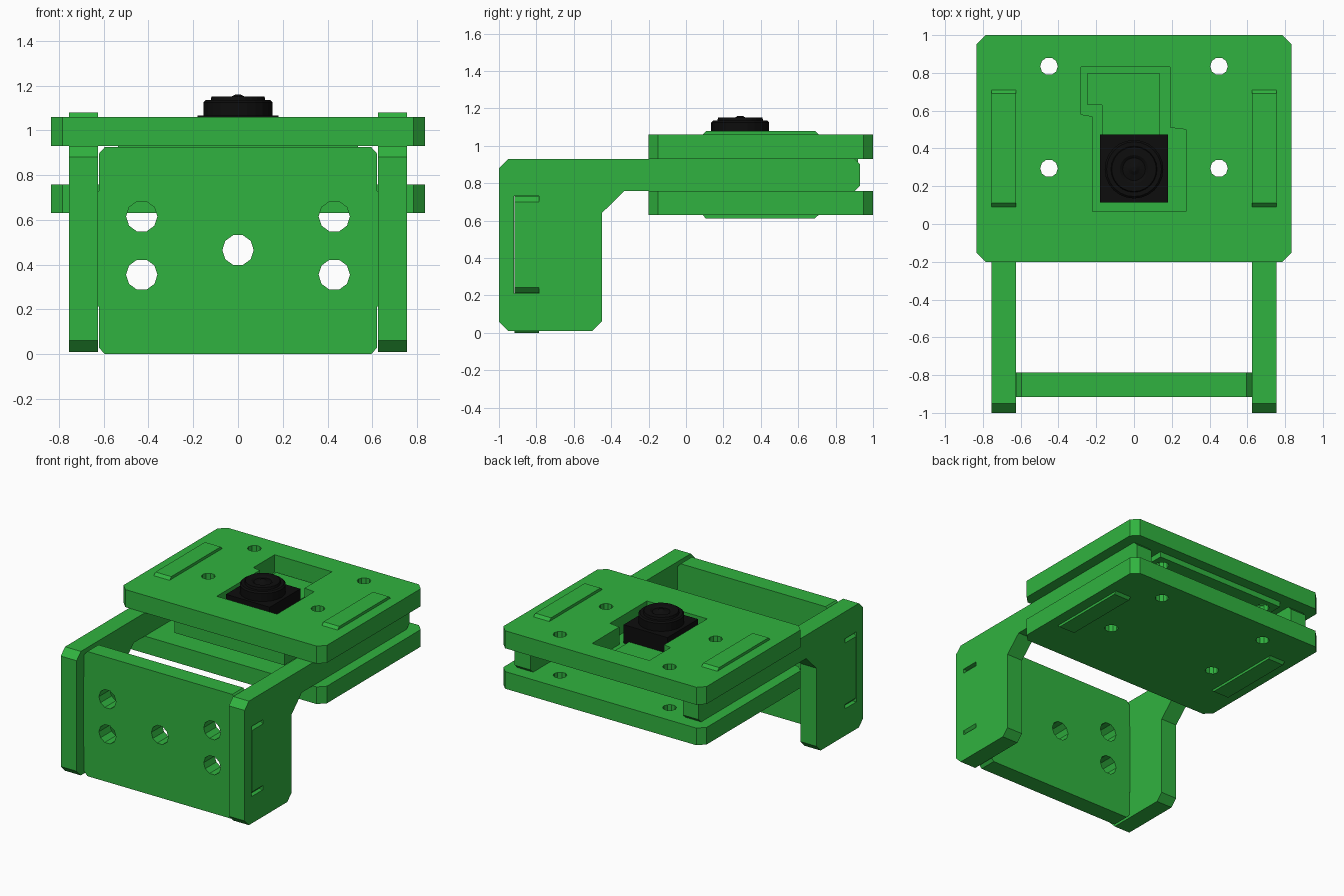
import bpy, bmesh
from math import cos, sin, tau
from mathutils import Matrix

if "Cube" in bpy.data.objects:
    bpy.data.objects.remove(bpy.data.objects["Cube"])


def material(name, color):
    m = bpy.data.materials.new(name)
    m.diffuse_color = color
    m.use_nodes = True
    m.node_tree.nodes["Principled BSDF"].inputs["Base Color"].default_value = m.diffuse_color
    return m


GREEN = material("green", (0.03, 0.45, 0.05, 1))
BLACK = material("black", (0.004, 0.004, 0.004, 1))

# Sketch planes: local z is the extrusion direction
XY = Matrix.Identity(4)
YZ = Matrix(((0, 0, 1, 0), (1, 0, 0, 0), (0, 1, 0, 0), (0, 0, 0, 1)))
XZ = Matrix(((1, 0, 0, 0), (0, 0, -1, 0), (0, 1, 0, 0), (0, 0, 0, 1)))


def rect(x0, x1, y0, y1, c=0.0):
    if not c:
        return [(x0, y0), (x1, y0), (x1, y1), (x0, y1)]
    return [(x0 + c, y0), (x1 - c, y0), (x1, y0 + c), (x1, y1 - c),
            (x1 - c, y1), (x0 + c, y1), (x0, y1 - c), (x0, y0 + c)]


def circle(x, y, r, n=10):
    return [(x + r * cos(tau * i / n), y + r * sin(tau * i / n)) for i in range(n)]


def plate(name, loops, lo, hi, plane=XY, mat=GREEN):
    """Extrude an outline (first loop) with holes (other loops) from lo to hi."""
    cu = bpy.data.curves.new(name, 'CURVE')
    cu.dimensions, cu.fill_mode, cu.extrude = '2D', 'BOTH', (hi - lo) / 2
    for loop in loops:
        s = cu.splines.new('POLY')
        s.points.add(len(loop) - 1)
        for p, (x, y) in zip(s.points, loop):
            p.co = (x, y, 0, 1)
        s.use_cyclic_u = True
    tmp = bpy.data.objects.new(name + "_sketch", cu)
    bpy.context.collection.objects.link(tmp)
    bpy.context.view_layer.update()
    dg = bpy.context.evaluated_depsgraph_get()
    me = bpy.data.meshes.new_from_object(tmp.evaluated_get(dg))
    bpy.data.objects.remove(tmp)
    me.transform(plane @ Matrix.Translation((0, 0, (lo + hi) / 2)))
    return finish(name, me, mat)


def finish(name, me, mat):
    bm = bmesh.new()
    bm.from_mesh(me)
    bmesh.ops.remove_doubles(bm, verts=bm.verts, dist=1e-5)
    bmesh.ops.recalc_face_normals(bm, faces=bm.faces)
    for f in bm.faces:
        f.smooth = False
    bm.to_mesh(me)
    bm.free()
    me.materials.clear()
    me.materials.append(mat)
    ob = bpy.data.objects.new(name, me)
    bpy.context.collection.objects.link(ob)
    return ob


# Two horizontal plates, bolt holes in both, stepped window in the upper one
holes = [circle(sx * 0.45, y, 0.047) for sx in (-1, 1) for y in (0.295, 0.835)]
deck = rect(-0.835, 0.835, -0.2, 1.0, 0.05)
window = [(-0.28, 0.83), (0.19, 0.83), (0.19, 0.51), (0.275, 0.50),
          (0.275, 0.065), (-0.22, 0.065), (-0.22, 0.57), (-0.28, 0.58)]
plate("upper_plate", [deck, window] + holes, 0.93, 1.06)
plate("lower_plate", [deck] + holes, 0.63, 0.757)

# Side brackets with tabs through both plates and a slot for the front panel
bracket = [(-1, 0.06), (-0.95, 0.01), (-0.5, 0.01), (-0.45, 0.06),
           (-0.45, 0.64), (-0.33, 0.757), (0.08, 0.757), (0.08, 0.64),
           (0.105, 0.612), (0.69, 0.612), (0.72, 0.64), (0.72, 0.757),
           (0.9, 0.757), (0.93, 0.785), (0.93, 0.9), (0.9, 0.93),
           (0.72, 0.93), (0.72, 1.05), (0.69, 1.08), (0.11, 1.08),
           (0.08, 1.05), (0.08, 0.93), (-0.95, 0.93), (-1, 0.88)]
slot = rect(-0.92, -0.785, 0.21, 0.73)
for side, lo, hi in (("right", 0.625, 0.755), ("left", -0.755, -0.625)):
    plate(side + "_bracket", [bracket, slot], lo, hi, YZ)

# Front panel with five holes and a chamfered tab on each side
half = [(0.595, 0), (0.622, 0.03), (0.622, 0.212), (0.725, 0.212), (0.755, 0.242),
        (0.755, 0.698), (0.725, 0.728), (0.622, 0.728), (0.622, 0.895), (0.595, 0.925)]
panel = half + [(-x, z) for x, z in reversed(half)]
panel_holes = [circle(x, z, 0.07) for x, z in
               ((0, 0.465), (-0.43, 0.615), (0.43, 0.615), (-0.43, 0.355), (0.43, 0.355))]
plate("front_panel", [panel] + panel_holes, 0.787, 0.917, XZ)

# Circuit board under the upper plate, flex strip and cable socket
plate("circuit_board", [rect(-0.535, 0.535, -0.1, 0.92)] + holes, 0.888, 0.929)
flex = [(-0.245, 0.80), (0.135, 0.80), (0.135, 0.3), (-0.17, 0.3),
        (-0.17, 0.63), (-0.245, 0.63)]
plate("flex_strip", [flex], 0.929, 0.95)
plate("cable_socket", [rect(-0.45, 0.45, -0.1, 0.13)], 0.79, 0.888)

# Black camera body and stepped round lens
plate("camera_body", [rect(-0.18, 0.18, 0.115, 0.475)], 0.929, 1.066, mat=BLACK)
rings = [(0.155, 1.06), (0.155, 1.125), (0.145, 1.135), (0.122, 1.135),
         (0.118, 1.152), (0.075, 1.152), (0.06, 1.142), (0.03, 1.15), (0.012, 1.16)]
bm = bmesh.new()
n = 24
loops = [[bm.verts.new((x, y, z)) for x, y in circle(0, 0.29, r, n)] for r, z in rings]
for a, b in zip(loops, loops[1:]):
    for i in range(n):
        j = (i + 1) % n
        bm.faces.new((a[i], a[j], b[j], b[i]))
bm.faces.new(loops[-1])
bm.faces.new(loops[0][::-1])
lens = bpy.data.meshes.new("camera_lens")
bm.to_mesh(lens)
bm.free()
finish("camera_lens", lens, BLACK)
